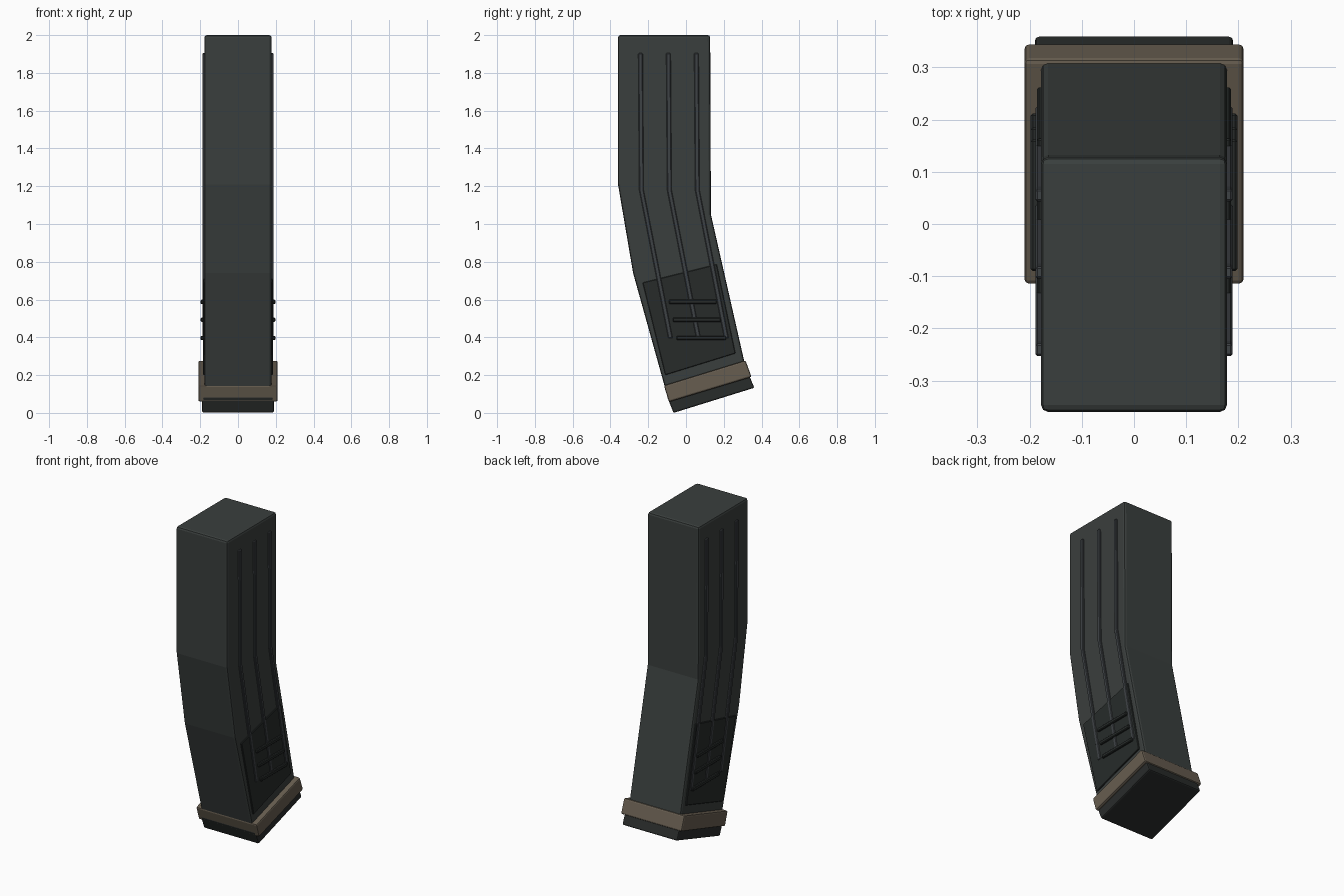
import bpy, bmesh

if "Cube" in bpy.data.objects:
    bpy.data.objects.remove(bpy.data.objects["Cube"])


def material(name, rgb):
    m = bpy.data.materials.new(name)
    m.diffuse_color = (*rgb, 1)
    m.use_nodes = True
    m.node_tree.nodes["Principled BSDF"].inputs["Base Color"].default_value = m.diffuse_color
    return m


body_mat = material("dark_polymer", (0.042, 0.049, 0.047))
panel_mat = material("grip_black", (0.020, 0.024, 0.023))
rib_mat = material("rib_grey", (0.048, 0.054, 0.060))
tan_mat = material("tan_band", (0.135, 0.110, 0.080))
floor_mat = material("floor_black", (0.022, 0.025, 0.024))


def prism(name, profile, x0, x1, mat, bevel=0.0, segments=2):
    """Extrude a (y, z) outline from x0 to x1."""
    bm = bmesh.new()
    face = bm.faces.new([bm.verts.new((x0, y, z)) for y, z in profile])
    ext = bmesh.ops.extrude_face_region(bm, geom=[face])
    verts = [v for v in ext["geom"] if isinstance(v, bmesh.types.BMVert)]
    bmesh.ops.translate(bm, verts=verts, vec=(x1 - x0, 0, 0))
    bmesh.ops.recalc_face_normals(bm, faces=bm.faces)
    me = bpy.data.meshes.new(name)
    bm.to_mesh(me)
    bm.free()
    ob = bpy.data.objects.new(name, me)
    bpy.context.collection.objects.link(ob)
    me.materials.append(mat)
    if bevel:
        b = ob.modifiers.new("bevel", "BEVEL")
        b.width, b.segments, b.limit_method = bevel, segments, "ANGLE"
    return ob


def both_sides(name, profile, x0, x1, mat, bevel):
    for side, s in (("right", 1), ("left", -1)):
        prism(f"{name}_{side}", profile, s * x0, s * x1, mat, bevel, 1)


# Curved body
prism("magazine_body", [(-0.36, 2.0), (-0.36, 1.21), (-0.28, 0.74), (-0.11, 0.13),
                        (0.317, 0.235), (0.132, 1.05), (0.128, 2.0)],
      -0.178, 0.178, body_mat, 0.013)

# Base band and floor plate, tilted with the lower body
prism("base_band", [(-0.117, 0.145), (-0.09, 0.058), (0.347, 0.19), (0.315, 0.278)],
      -0.21, 0.21, tan_mat, 0.009)
prism("floor_plate", [(-0.10, 0.085), (-0.066, 0.0), (0.362, 0.133), (0.325, 0.22)],
      -0.19, 0.19, floor_mat, 0.008)

# Recess-coloured grip panels on the sides
both_sides("grip_panel", [(-0.23, 0.69), (-0.11, 0.20), (0.262, 0.315), (0.163, 0.787)],
           0.165, 0.1855, panel_mat, 0.003)

# Long bent ribs
for i in range(3):
    d = i * 0.148
    path = [(-0.241 + d, 1.905), (-0.236 + d, 1.18), (-0.082 + d, 0.395)]
    w = 0.012
    outline = [(y - w, z) for y, z in path] + [(y + w, z) for y, z in reversed(path)]
    both_sides(f"long_rib_{i + 1}", outline, 0.165, 0.189, rib_mat, 0.004)

# Short cross bars on the grip
for i, (y0, y1, z) in enumerate([(-0.09, 0.162, 0.588), (-0.07, 0.185, 0.493), (-0.05, 0.212, 0.397)]):
    both_sides(f"grip_bar_{i + 1}", [(y0, z - 0.011), (y1, z - 0.011), (y1, z + 0.011), (y0, z + 0.011)],
               0.165, 0.198, panel_mat, 0.004)
